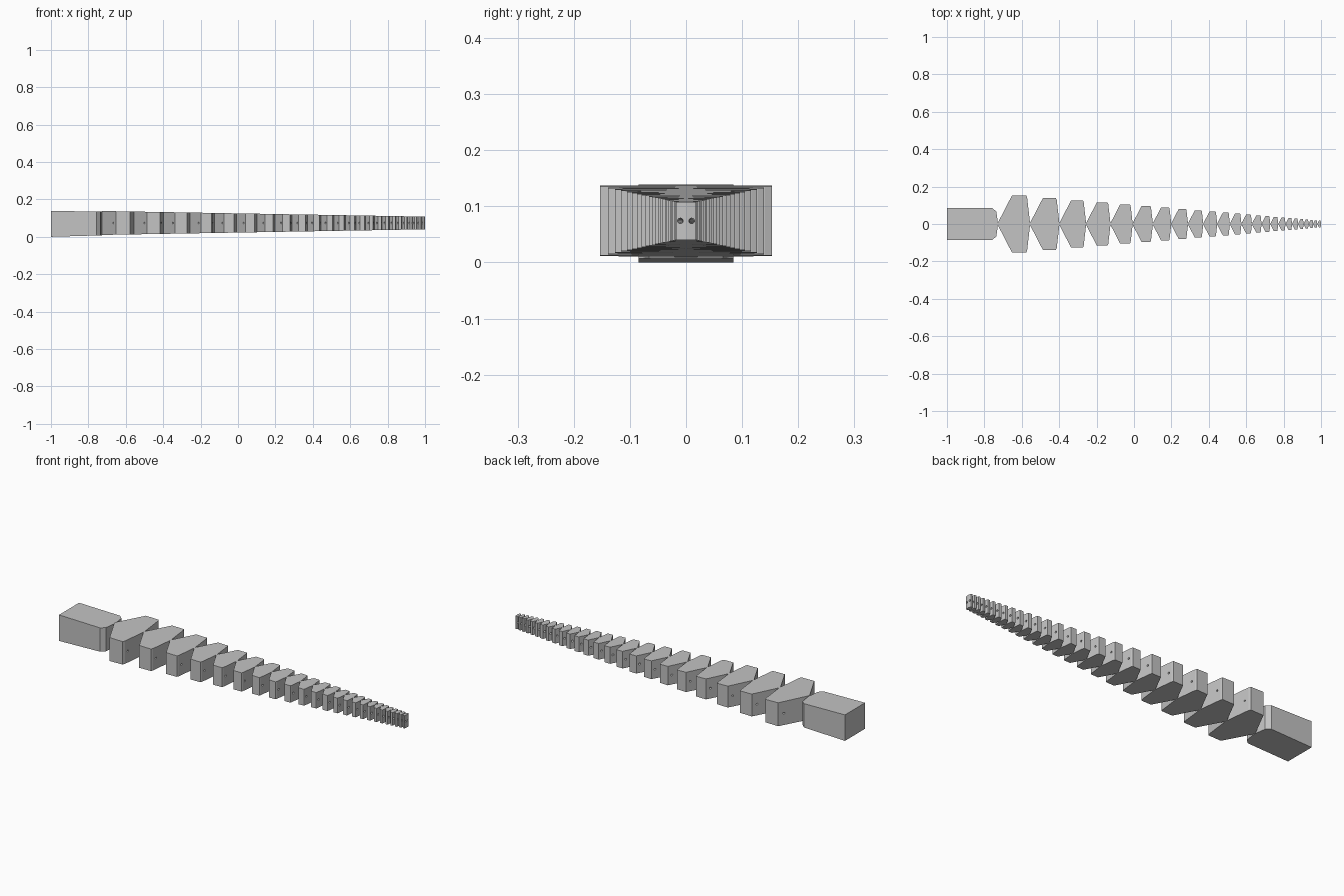
import bpy, bmesh, math
from mathutils import Vector

if "Cube" in bpy.data.objects:
    bpy.data.objects.remove(bpy.data.objects["Cube"])

grey = bpy.data.materials.new("plain_grey")
grey.diffuse_color = (0.55, 0.55, 0.55, 1)
grey.use_nodes = True
grey.node_tree.nodes["Principled BSDF"].inputs["Base Color"].default_value = grey.diffuse_color

COUNT = 24        # number of tapering vertebra segments
RATIO = 0.911     # size of each segment relative to the one before
NECK_X = -0.728   # where the handle meets the first segment
PITCH = (1 - NECK_X) * (1 - RATIO) / (1 - RATIO ** COUNT)
MID_Z = 0.074


def prism(name, half, low, high):
    """Symmetric plan outline (x, half width) closed between sloping floor and roof."""
    plan = half + [(x, -y) for x, y in reversed(half)]
    bm = bmesh.new()
    bottom = [bm.verts.new((x, y, low(x))) for x, y in plan]
    top = [bm.verts.new((x, y, high(x))) for x, y in plan]
    bm.faces.new(bottom)
    bm.faces.new(top)
    n = len(plan)
    for i in range(n):
        j = (i + 1) % n
        bm.faces.new((bottom[i], bottom[j], top[j], top[i]))
    bmesh.ops.recalc_face_normals(bm, faces=bm.faces[:])
    mesh = bpy.data.meshes.new(name)
    bm.to_mesh(mesh)
    bm.free()
    mesh.materials.append(grey)
    obj = bpy.data.objects.new(name, mesh)
    bpy.context.collection.objects.link(obj)
    return obj


def depth(x):
    """Half height of the segmented part, shrinking towards the tip."""
    return 0.064 - 0.030 * (x + 0.728) / 1.728


# Handle block at the thick end
prism("handle",
      [(-1, 0.085), (-0.757, 0.085), (-0.736, 0.066), (NECK_X, 0.008)],
      lambda x: 0.008 * (x + 1) / 0.272,
      lambda x: 0.139 - 0.005 * (x + 1) / 0.272)

# Chain of arrow-shaped segments joined by thin necks
segments = []
x0 = NECK_X
for i in range(COUNT):
    s = RATIO ** i
    p, w = PITCH * s, 0.153 * s
    half = [(x0, 0.006 * s), (x0 + 0.44 * p, w), (x0 + 0.88 * p, w),
            (x0 + 0.91 * p, 0.92 * w), (x0 + p, 0.006 * s)]
    segments.append(prism(f"segment_{i + 1}", half,
                          lambda x: MID_Z - depth(x), lambda x: MID_Z + depth(x)))
    x0 += p

# Two converging cable channels bored through every segment
cutters = []
for side in (-1, 1):
    a = Vector((-0.80, side * 0.1341, MID_Z))
    b = Vector((1.05, side * 0.0066, MID_Z))
    bpy.ops.mesh.primitive_cylinder_add(
        vertices=12, radius=0.005, depth=(b - a).length, location=(a + b) / 2,
        rotation=(b - a).to_track_quat('Z', 'Y').to_euler())
    cutter = bpy.context.object
    cutter.name = "cable_channel_cutter"
    cutter.hide_render = True
    cutter.data.materials.append(grey)
    cutters.append(cutter)

for seg in segments:
    for cutter in cutters:
        mod = seg.modifiers.new("cable_channel", 'BOOLEAN')
        mod.operation = 'DIFFERENCE'
        mod.solver = 'EXACT'
        mod.object = cutter
    bpy.context.view_layer.objects.active = seg
    for mod in list(seg.modifiers):
        bpy.ops.object.modifier_apply(modifier=mod.name)

for cutter in cutters:
    bpy.data.objects.remove(cutter)
